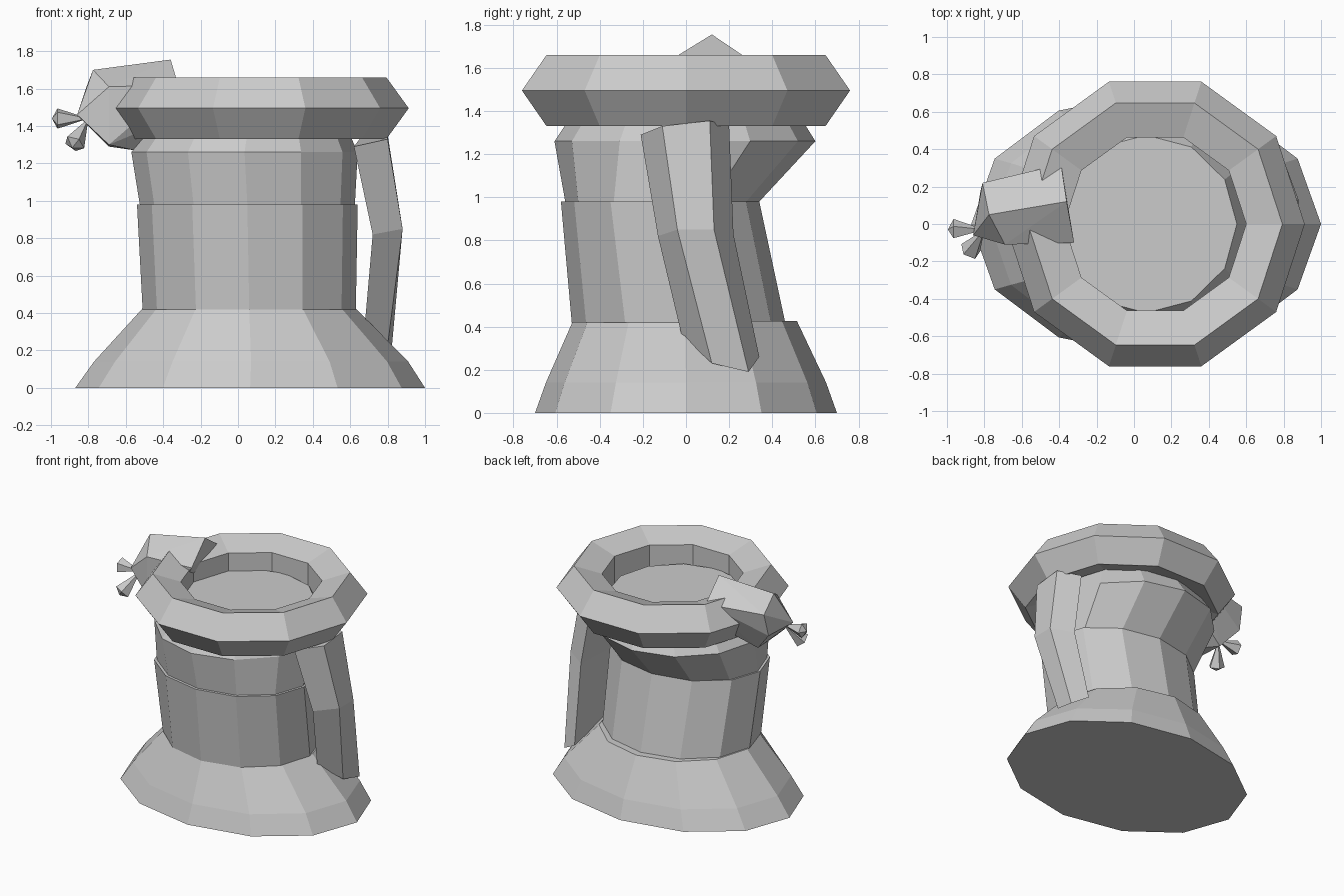
import bpy, bmesh
from math import sin, cos, pi
from mathutils import Vector

if "Cube" in bpy.data.objects:
    bpy.data.objects.remove(bpy.data.objects["Cube"])


def finish(name, bm):
    bmesh.ops.recalc_face_normals(bm, faces=bm.faces[:])
    me = bpy.data.meshes.new(name)
    bm.to_mesh(me)
    bm.free()
    ob = bpy.data.objects.new(name, me)
    bpy.context.collection.objects.link(ob)
    return ob


def loft(name, sections, closed=False):
    """Skin equal-length point rings; cap the ends, or join them in a loop."""
    bm = bmesh.new()
    rings = [[bm.verts.new(p) for p in s] for s in sections]
    n = len(rings[0])
    pairs = list(zip(rings, rings[1:]))
    if closed:
        pairs.append((rings[-1], rings[0]))
    else:
        bm.faces.new(rings[0][::-1])
        bm.faces.new(rings[-1])
    for a, b in pairs:
        for i in range(n):
            j = (i + 1) % n
            bm.faces.new((a[i], a[j], b[j], b[i]))
    return finish(name, bm)


def ellipse(cx, cy, z, rx, ry, n=12):
    return [(cx + rx * cos(2 * pi * i / n), cy + ry * sin(2 * pi * i / n), z)
            for i in range(n)]


# Flared foot
loft("base_skirt", [ellipse(.065, 0, 0, .935, .70),
                    ellipse(.07, 0, .14, .84, .65),
                    ellipse(.06, -.005, .425, .57, .52)])

# Body leaning forward, then the collar closing up inside the rim
loft("lower_body", [ellipse(.06, -.035, .42, .57, .495),
                    ellipse(.05, -.12, .98, .59, .46)])
loft("upper_body", [ellipse(.05, -.11, .98, .575, .45),
                    ellipse(.035, -.005, 1.26, .605, .605),
                    ellipse(.065, 0, 1.46, .485, .475)])

# Rim: ten-sided ring with a pentagonal section
rim = []
for k in range(5):
    a = 2 * pi * k / 5
    r = .627 + .173 * cos(a)
    rim.append(ellipse(.113, 0, 1.495 + .173 * sin(a), r, r, 10))
loft("rim", rim, closed=True)

# Slanted strap handle
loft("handle", [
    [(.62, -.21, 1.29), (.80, -.11, 1.33), (.80, .11, 1.355), (.65, .20, 1.33)],
    [(.72, -.13, .82), (.88, -.04, .85), (.88, .13, .85), (.73, .22, .83)],
    [(.68, -.02, .36), (.80, .12, .23), (.82, .29, .19), (.70, .34, .26)]])

# Faceted spout resting over the rim
bm = bmesh.new()
for p in [(-.36, .12, 1.755), (-.32, -.10, 1.62), (-.39, .32, 1.62),
          (-.775, .05, 1.70), (-.69, -.11, 1.61), (-.81, .22, 1.61),
          (-.86, -.06, 1.46), (-.82, .18, 1.44), (-.69, -.10, 1.30),
          (-.69, .12, 1.29), (-.55, 0, 1.27), (-.45, -.05, 1.4),
          (-.45, .2, 1.4)]:
    bm.verts.new(p)
bmesh.ops.convex_hull(bm, input=bm.verts[:])
finish("spout", bm)

# Small flared tassels at the tip of the spout
knot = Vector((-.80, -.03, 1.44))
for name, end, r in (("tassel_outer", (-.965, -.03, 1.44), .057),
                     ("tassel_lower", (-.875, -.14, 1.305), .058)):
    end = Vector(end)
    axis = (end - knot).normalized()
    u = axis.cross(Vector((0, 0, 1))).normalized()
    v = axis.cross(u)
    bm = bmesh.new()
    tip = bm.verts.new(knot)
    cap = bm.verts.new(end + axis * .03)
    ring = [bm.verts.new(end + r * (u * cos(2 * pi * i / 5) + v * sin(2 * pi * i / 5)))
            for i in range(5)]
    for i in range(5):
        a, b = ring[i], ring[(i + 1) % 5]
        bm.faces.new((tip, a, b))
        bm.faces.new((cap, b, a))
    finish(name, bm)
